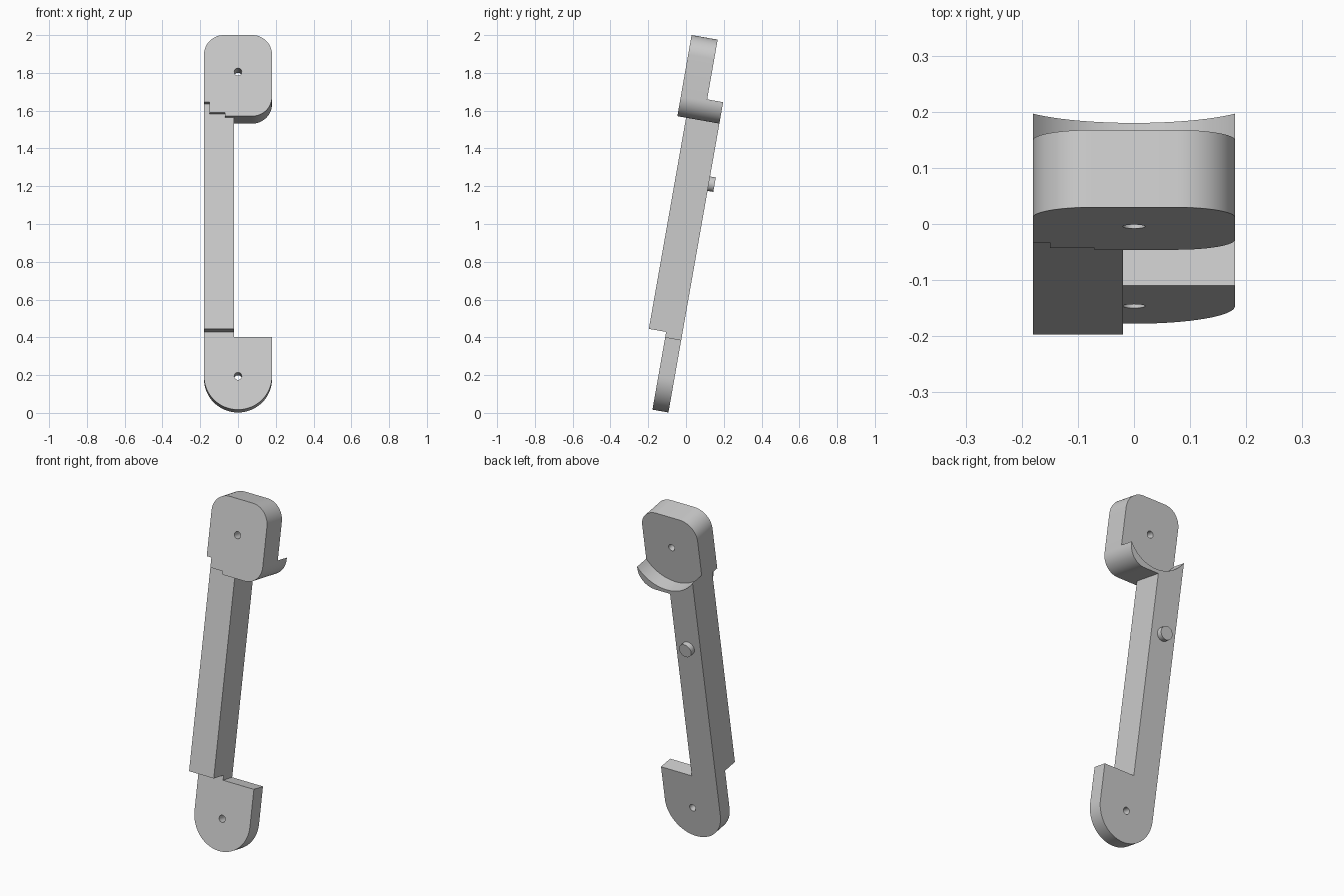
import bpy, bmesh
from math import radians, degrees, cos, sin, acos
from mathutils import Matrix

if "Cube" in bpy.data.objects:
    bpy.data.objects.remove(bpy.data.objects["Cube"], do_unlink=True)

grey = bpy.data.materials.new("plain grey")
grey.use_nodes = True
grey.diffuse_color = (0.6, 0.6, 0.6, 1)
grey.node_tree.nodes["Principled BSDF"].inputs["Base Color"].default_value = (0.6, 0.6, 0.6, 1)

TILT = Matrix.Rotation(radians(-10), 4, "X") @ Matrix.Rotation(radians(90), 4, "X")
HALF = 0.18                                   # half width of head and foot
BAR_IN = -0.02                                # inner side of the bar
FRONT, BAR_FRONT, MID, BACK = -0.318, -0.271, -0.178, -0.092
HEAD_TOP, HEAD_LOW, CORNER = 1.975, 1.539, 0.105
HEAD_PIVOT, FOOT_PIVOT = 1.777, 0.166


def arc(cx, cz, r, a0, a1, n=16):
    angles = [radians(a0 + (a1 - a0) * i / n) for i in range(n + 1)]
    return [(cx + r * cos(a), cz + r * sin(a)) for a in angles]


def hole(cz):
    return arc(0, cz, 0.02, 0, 345, 23)


def slab(name, loops, front, back):
    """Extrude flat outlines (inner loops become holes) between two depths."""
    curve = bpy.data.curves.new(name, "CURVE")
    curve.dimensions, curve.fill_mode = "2D", "BOTH"
    curve.extrude = (back - front) / 2
    for points in loops:
        spline = curve.splines.new("POLY")
        spline.points.add(len(points) - 1)
        for p, (x, z) in zip(spline.points, points):
            p.co = (x, z, 0, 1)
        spline.use_cyclic_u = True
    temp = bpy.data.objects.new(name + "_outline", curve)
    bpy.context.collection.objects.link(temp)
    bpy.context.view_layer.update()
    mesh = bpy.data.meshes.new_from_object(temp.evaluated_get(bpy.context.evaluated_depsgraph_get()))
    bpy.data.objects.remove(temp, do_unlink=True)

    # Weld caps to sides and place the slab in the leaning frame
    bm = bmesh.new()
    bm.from_mesh(mesh)
    bmesh.ops.remove_doubles(bm, verts=bm.verts, dist=1e-5)
    bmesh.ops.recalc_face_normals(bm, faces=bm.faces)
    bm.to_mesh(mesh)
    bm.free()
    mesh.transform(TILT @ Matrix.Translation((0, 0, -(front + back) / 2)))
    mesh.name = name
    mesh.materials.clear()
    mesh.materials.append(grey)
    obj = bpy.data.objects.new(name, mesh)
    bpy.context.collection.objects.link(obj)
    bpy.ops.object.select_all(action="DESELECT")
    obj.select_set(True)
    bpy.context.view_layer.objects.active = obj
    bpy.ops.object.shade_smooth_by_angle(angle=radians(30))
    return obj


# Stepped seam shared by the head and the front of the bar
seam = [(-HALF, 1.614), (-0.15, 1.614), (-0.15, 1.558), (-0.07, 1.558), (-0.07, HEAD_LOW)]
inner = HALF - CORNER
low_corner = arc(inner, HEAD_LOW + CORNER, CORNER, -90, 0)

# Rounded head block with pivot hole
head = (seam + low_corner
        + arc(inner, HEAD_TOP - CORNER, CORNER, 0, 90)
        + arc(-inner, HEAD_TOP - CORNER, CORNER, 90, 180))
slab("head", [head, hole(HEAD_PIVOT)], FRONT, MID)

# Thick front half of the bar
slab("bar_front", [[(-HALF, 0.404), (BAR_IN, 0.404), (BAR_IN, HEAD_LOW)] + seam[::-1]],
     BAR_FRONT, MID)

# Back plate: round foot, bar and crescent lip in one outline
lip_r = 0.218
lip_a = degrees(acos(HALF / lip_r))
plate = (arc(0, FOOT_PIVOT, HALF, 180, 360, 32)
         + [(HALF, 0.376), (BAR_IN, 0.376), (BAR_IN, HEAD_LOW)]
         + low_corner
         + arc(0, HEAD_PIVOT, lip_r, -lip_a, lip_a - 180, 28))
slab("foot_and_lip_plate", [plate, hole(FOOT_PIVOT)], MID, BACK)

# Small round peg on the back of the bar
slab("peg", [arc(-0.1, 1.216, 0.039, 0, 348, 29)], BACK - 0.01, BACK + 0.031)
